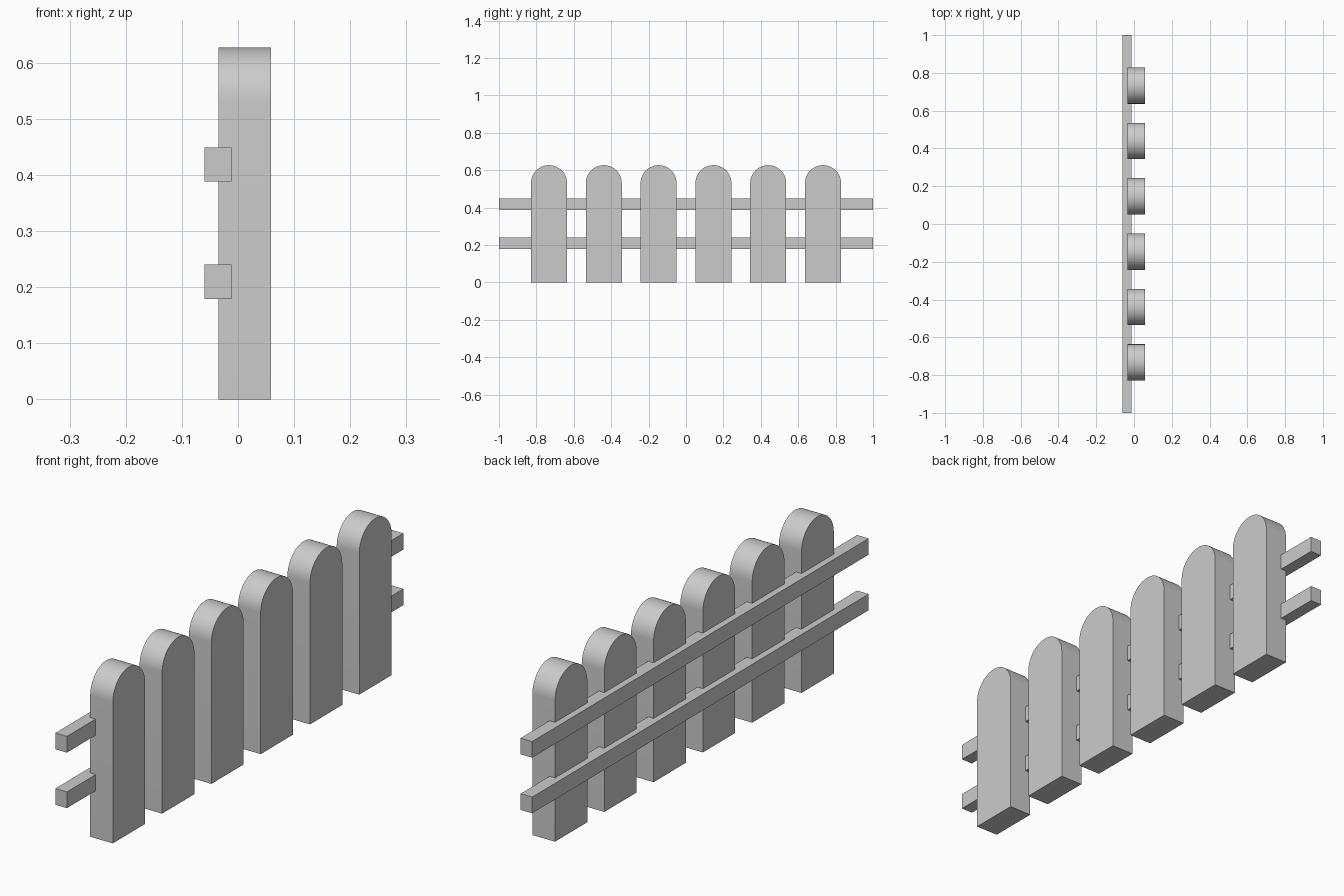
import bpy
import bmesh
from math import pi, cos, sin, radians

cube = bpy.data.objects.get("Cube")
if cube:
    bpy.data.objects.remove(cube, do_unlink=True)

grey = bpy.data.materials.new("light_grey")
grey.use_nodes = True
COLOUR = (0.6, 0.6, 0.6, 1)
grey.diffuse_color = COLOUR
grey.node_tree.nodes["Principled BSDF"].inputs["Base Color"].default_value = COLOUR


def extruded(name, profile, axis, start, end):
    """Extrude a closed profile of 3D points along one axis."""
    bm = bmesh.new()
    face = bm.faces.new([bm.verts.new(p) for p in profile])
    moved = bmesh.ops.extrude_face_region(bm, geom=[face])["geom"]
    offset = [0, 0, 0]
    offset[axis] = end - start
    bmesh.ops.translate(bm, vec=offset,
                        verts=[v for v in moved if isinstance(v, bmesh.types.BMVert)])
    bmesh.ops.recalc_face_normals(bm, faces=bm.faces)
    mesh = bpy.data.meshes.new(name)
    bm.to_mesh(mesh)
    bm.free()
    mesh.materials.append(grey)
    obj = bpy.data.objects.new(name, mesh)
    bpy.context.collection.objects.link(obj)
    return obj


# Round-topped pickets
BACK, FRONT = -0.035, 0.059
RADIUS, HEIGHT, SPACING, COUNT, STEPS = 0.096, 0.627, 0.293, 6, 32
for i in range(COUNT):
    y = (i - (COUNT - 1) / 2) * SPACING
    profile = [(BACK, y - RADIUS, 0), (BACK, y + RADIUS, 0)]
    for s in range(STEPS + 1):
        a = pi * s / STEPS
        profile.append((BACK, y + RADIUS * cos(a), HEIGHT - RADIUS + RADIUS * sin(a)))
    picket = extruded(f"picket_{i + 1}", profile, 0, BACK, FRONT)
    bpy.ops.object.select_all(action="DESELECT")
    picket.select_set(True)
    bpy.context.view_layer.objects.active = picket
    bpy.ops.object.shade_smooth_by_angle(angle=radians(30))

# Horizontal rails let into the backs of the pickets
for name, low in (("lower_rail", 0.179), ("upper_rail", 0.388)):
    high = low + 0.061
    profile = [(x, -1, z) for x, z in
               ((-0.06, low), (-0.012, low), (-0.012, high), (-0.06, high))]
    extruded(name, profile, 1, -1, 1)
